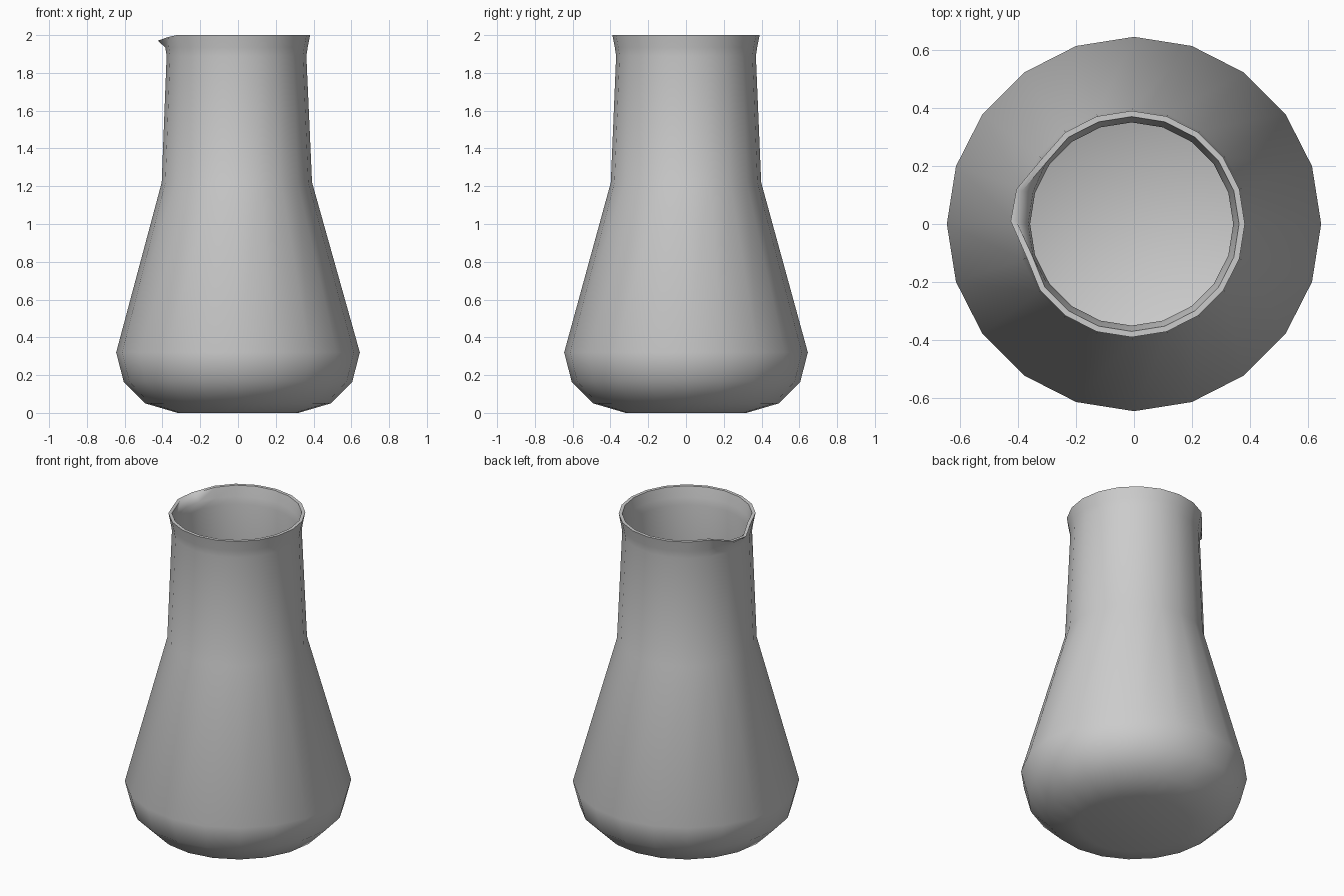
import bpy, bmesh, math

if "Cube" in bpy.data.objects:
    bpy.data.objects.remove(bpy.data.objects["Cube"])

SIDES = 20
# outer profile: radius, height, small sideways lean of the neck
OUTER = [(0.32, 0.0, 0), (0.49, 0.05, 0), (0.605, 0.165, 0), (0.645, 0.32, 0),
         (0.398, 1.22, -0.006), (0.37, 1.89, -0.008), (0.377, 1.935, -0.008),
         (0.39, 2.0, -0.008)]
WALL = 0.02
# pouring lip: rim vertex index -> (x, y, z)
LIP = {8: (-0.32, 0.222, 2.0), 9: (-0.405, 0.12, 1.975),
       10: (-0.425, 0.01, 1.97), 11: (-0.37, -0.115, 1.99)}

bm = bmesh.new()


def ring(r, z, dx, inset=0.0, lip=False):
    verts = []
    for i in range(SIDES):
        a = 2 * math.pi * i / SIDES
        c, s = math.cos(a), math.sin(a)
        p = ((r - inset) * c + dx, (r - inset) * s, z)
        if lip and i in LIP:
            x, y, h = LIP[i]
            p = (x - inset * c, y - inset * s, h)
        verts.append(bm.verts.new(p))
    return verts


# outer skin going up, then inner skin going down to a raised floor
rings = [ring(r, z, d, 0, z == 2.0) for r, z, d in OUTER]
rings += [ring(r, z, d, WALL, z == 2.0) for r, z, d in reversed(OUTER[1:])]
for a, b in zip(rings, rings[1:]):
    for i in range(SIDES):
        j = (i + 1) % SIDES
        bm.faces.new((a[i], a[j], b[j], b[i]))
bm.faces.new(rings[0][::-1])
bm.faces.new(rings[-1])
bmesh.ops.recalc_face_normals(bm, faces=bm.faces)

mesh = bpy.data.meshes.new("flask")
bm.to_mesh(mesh)
bm.free()
flask = bpy.data.objects.new("flask", mesh)
bpy.context.collection.objects.link(flask)

# smooth sides, crisp rim
bpy.context.view_layer.objects.active = flask
flask.select_set(True)
bpy.ops.object.shade_smooth_by_angle(angle=math.radians(50))
